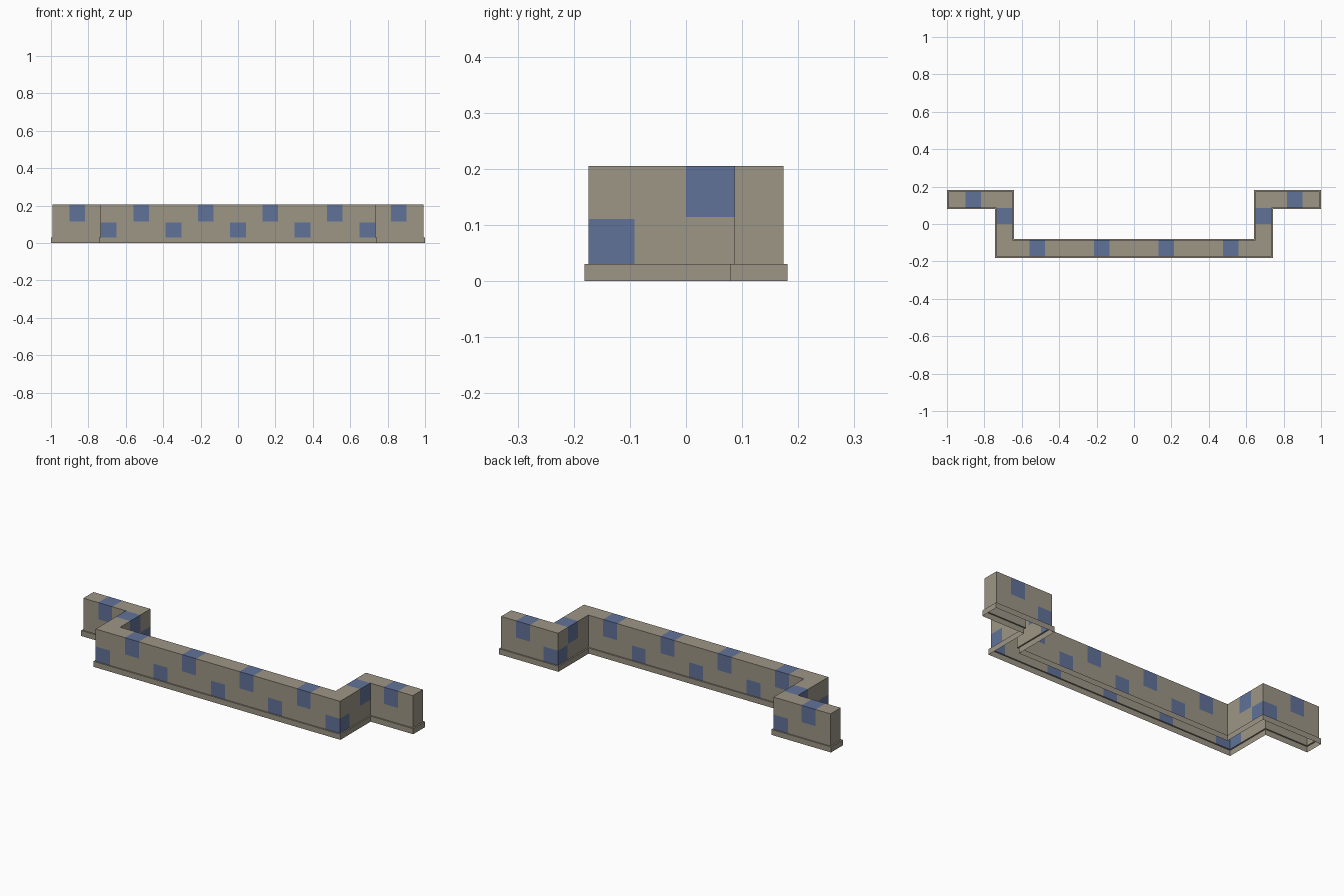
import bpy, bmesh

if "Cube" in bpy.data.objects:
    bpy.data.objects.remove(bpy.data.objects["Cube"])

PATH_X, PATH_Y = 0.6925, 0.13      # centre line of the stepped wall
HALF, END = 0.0435, 0.992          # wall half thickness and end position
RIM_HALF, RIM_END = 0.051, 1.0     # same for the base trim
RIM_TOP, LOW_TOP, HIGH_BOTTOM, TOP = 0.03, 0.11, 0.114, 0.205


def material(name, rgb):
    m = bpy.data.materials.new(name)
    m.diffuse_color = (*rgb, 1)
    m.use_nodes = True
    m.node_tree.nodes["Principled BSDF"].inputs["Base Color"].default_value = m.diffuse_color
    return m


stone = material("warm_grey_stone", (0.34, 0.305, 0.24))
blue = material("slate_blue_stone", (0.12, 0.17, 0.32))


def sides(h, e):
    """Front and back edge of the stepped plan, left to right."""
    def edge(s):
        c = PATH_X - s * h
        hi, lo = PATH_Y + s * h, -PATH_Y + s * h
        return [(-e, hi), (-c, hi), (-c, lo), (c, lo), (c, hi), (e, hi)]
    return edge(-1), edge(1)


def ring(bm, h, e, z):
    front, back = sides(h, e)
    return [bm.verts.new((x, y, z)) for x, y in front + back[::-1]]


def bridge(bm, a, b):
    n = len(a)
    for i in range(n):
        j = (i + 1) % n
        bm.faces.new((a[i], a[j], b[j], b[i]))


def finish(bm, name):
    me = bpy.data.meshes.new(name)
    me.materials.append(stone)
    me.materials.append(blue)
    bm.to_mesh(me)
    bm.free()
    ob = bpy.data.objects.new(name, me)
    bpy.context.collection.objects.link(ob)
    return ob


# Base trim: an open skirt with a narrow ledge up to the wall
bm = bmesh.new()
r0 = ring(bm, RIM_HALF, RIM_END, 0)
r1 = ring(bm, RIM_HALF, RIM_END, RIM_TOP)
r2 = ring(bm, HALF, END, RIM_TOP)
bridge(bm, r0, r1)
bridge(bm, r1, r2)
finish(bm, "base_trim")

# Wall: open underneath, closed on top
bm = bmesh.new()
w0 = ring(bm, HALF, END, RIM_TOP)
w1 = ring(bm, HALF, END, TOP)
bridge(bm, w0, w1)
for i in range(5):
    bm.faces.new((w1[i], w1[i + 1], w1[10 - i], w1[11 - i]))

# Blue blocks as plan rectangles (x0, x1, y0, y1) on the right half
IN, OUT = PATH_X - HALF, PATH_X + HALF
Y0, Y1 = PATH_Y - HALF, PATH_Y + HALF
W = 0.042
high = [(0.86 - W, 0.86 + W, Y0, Y1), (IN, OUT, 0.0, Y0)]
high += [(x - W, x + W, -Y1, -Y0) for x in (0.1725, 0.5175)]
low = [(x - W, x + W, -Y1, -Y0) for x in (0.0, 0.345)]
low += [(IN, OUT, -Y1, -0.092), (IN, OUT, 0.092, Y1)]


def cut(axis, value):
    co, no = [0, 0, 0], [0, 0, 0]
    co[axis], no[axis] = value, 1
    bmesh.ops.bisect_plane(bm, geom=bm.verts[:] + bm.edges[:] + bm.faces[:],
                           dist=1e-5, plane_co=co, plane_no=no)


# Cut the block outlines into the faces
for x in sorted({s * v for b in high + low for v in b[:2] for s in (-1, 1)}):
    cut(0, x)
for y in sorted({v for b in high + low for v in b[2:]}):
    cut(1, y)
for z in (LOW_TOP, HIGH_BOTTOM):
    cut(2, z)

# Colour the faces lying in a block
for f in bm.faces:
    c = f.calc_center_median()
    blocks = high if c.z > HIGH_BOTTOM else low if c.z < LOW_TOP else []
    t = 1e-3
    f.material_index = int(any(
        b[0] - t < abs(c.x) < b[1] + t and b[2] - t < c.y < b[3] + t for b in blocks))
finish(bm, "stepped_wall")
